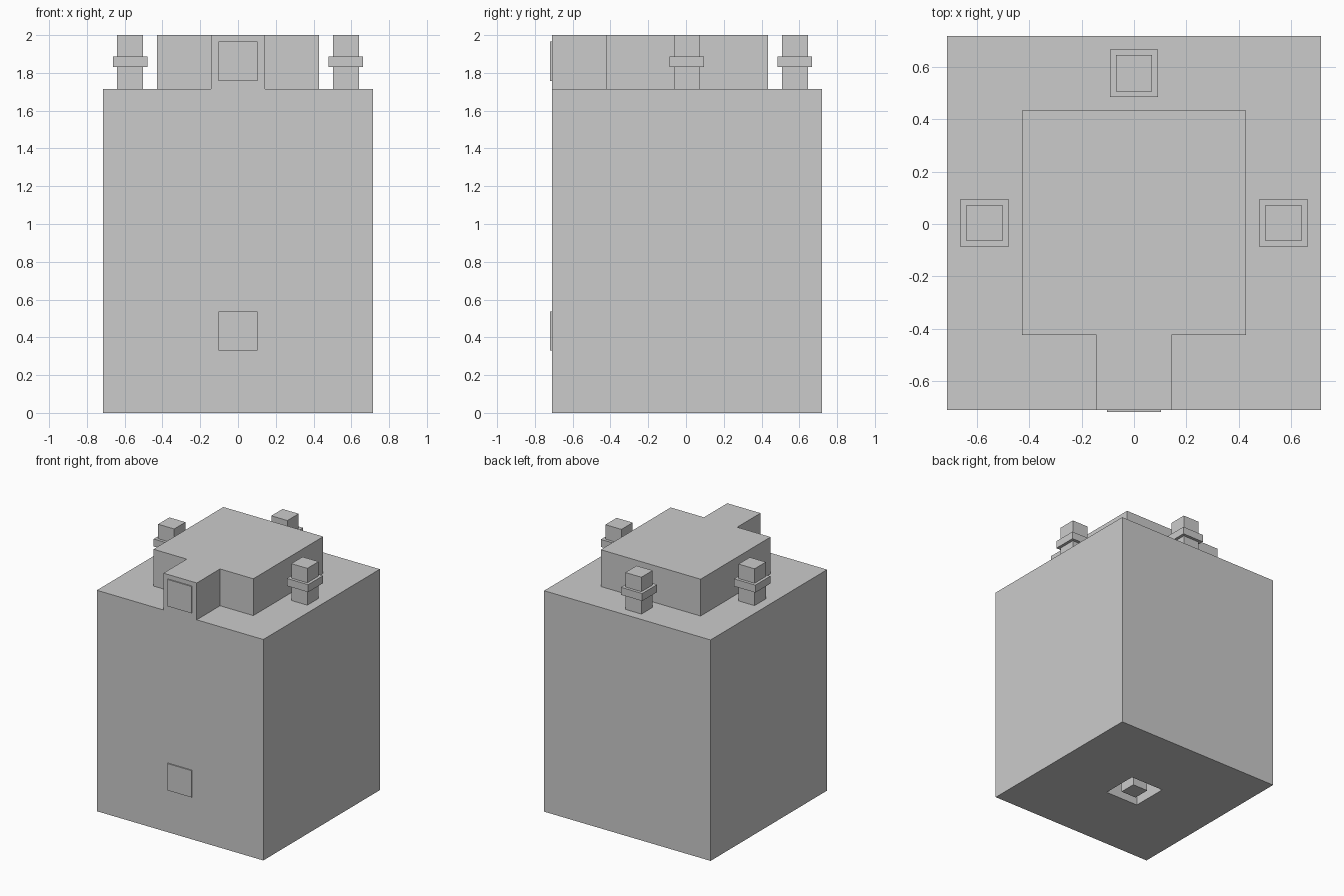
import bpy, bmesh

if "Cube" in bpy.data.objects:
    bpy.data.objects.remove(bpy.data.objects["Cube"])

U = 2 / 14          # design unit
T = 0.009           # front panel thickness
CY = T / 2          # body centre in y
TOP = 12 * U


def finish(name, bm):
    bmesh.ops.recalc_face_normals(bm, faces=bm.faces)
    me = bpy.data.meshes.new(name)
    bm.to_mesh(me)
    bm.free()
    ob = bpy.data.objects.new(name, me)
    bpy.context.collection.objects.link(ob)
    return ob


def prism(name, outline, z0, z1):
    bm = bmesh.new()
    face = bm.faces.new([bm.verts.new((x, y + CY, z0)) for x, y in outline])
    ext = bmesh.ops.extrude_face_region(bm, geom=[face])["geom"]
    verts = [g for g in ext if isinstance(g, bmesh.types.BMVert)]
    bmesh.ops.translate(bm, verts=verts, vec=(0, 0, z1 - z0))
    return finish(name, bm)


def box(name, x0, x1, y0, y1, z0, z1):
    return prism(name, [(x0, y0), (x1, y0), (x1, y1), (x0, y1)], z0, z1)


def square_post(name, x, y, profile):
    """Stack of square rings given as (half width, z); capped at the last ring."""
    bm = bmesh.new()
    rings = [[bm.verts.new((x + sx * h, y + CY + sy * h, z))
              for sx, sy in ((-1, -1), (1, -1), (1, 1), (-1, 1))]
             for h, z in profile]
    for a, b in zip(rings, rings[1:]):
        for i in range(4):
            j = (i + 1) % 4
            bm.faces.new((a[i], a[j], b[j], b[i]))
    bm.faces.new(rings[-1])
    return finish(name, bm)


def boolean(target, tool, op):
    mod = target.modifiers.new(op.lower(), "BOOLEAN")
    mod.operation = op
    mod.solver = "EXACT"
    mod.object = tool
    tool.hide_render = True
    bpy.context.view_layer.objects.active = target
    bpy.ops.object.modifier_apply(modifier=mod.name)
    bpy.data.objects.remove(tool)


# Main block with keyhole-shaped raised top
body = box("body", -5 * U, 5 * U, -5 * U, 5 * U, 0, TOP)
raised = prism("raised_top", [(-U, -5 * U), (U, -5 * U), (U, -3 * U), (3 * U, -3 * U),
                              (3 * U, 3 * U), (-3 * U, 3 * U), (-3 * U, -3 * U),
                              (-U, -3 * U)], TOP - U, 14 * U)
boolean(body, raised, "UNION")

# Socket in the underside with a central pin
socket = box("socket_cutter", -U, U, -U, U, -0.1, 2 * U)
boolean(body, socket, "DIFFERENCE")
square_post("socket_pin", 0, 0, [(0.066, 2 * U), (0.066, 0)])

# Collared posts on the left, right and back
P, C = 0.069, 0.0915
profile = [(P, TOP), (P, 1.83), (C, 1.83), (C, 1.888), (P, 1.888), (P, 2)]
for side, x, y in (("left", -4 * U, 0), ("right", 4 * U, 0), ("back", 0, 4 * U)):
    square_post(side + "_post", x, y, profile)

# Thin square panels on the front
for name, z in (("lower_panel", 3 * U), ("upper_panel", 13 * U)):
    box(name, -0.104, 0.104, -5 * U - T, -5 * U, z + CY - 0.104, z + CY + 0.104)
